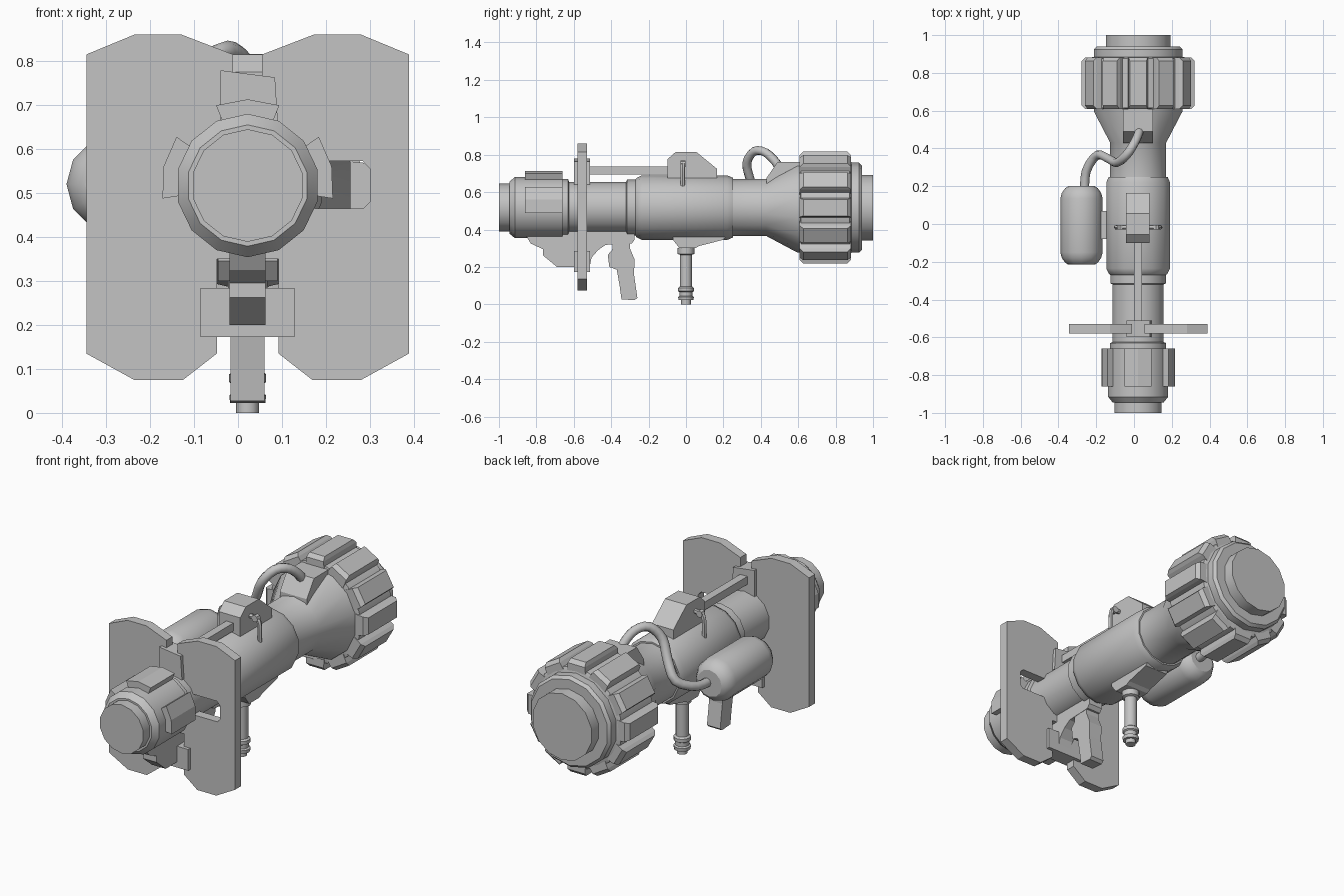
import bpy, bmesh, math
from mathutils import Matrix, Vector

if "Cube" in bpy.data.objects:
    bpy.data.objects.remove(bpy.data.objects["Cube"])

CX, CZ = 0.022, 0.517          # long axis of the launcher tube
grey = bpy.data.materials.new("plain_grey")
grey.diffuse_color = (0.55, 0.55, 0.55, 1)
grey.use_nodes = True
grey.node_tree.nodes["Principled BSDF"].inputs["Base Color"].default_value = grey.diffuse_color


def finish(name, bm, smooth=False):
    bmesh.ops.recalc_face_normals(bm, faces=bm.faces)
    me = bpy.data.meshes.new(name)
    bm.to_mesh(me)
    bm.free()
    me.materials.append(grey)
    ob = bpy.data.objects.new(name, me)
    bpy.context.collection.objects.link(ob)
    if smooth:
        bpy.ops.object.select_all(action='DESELECT')
        ob.select_set(True)
        bpy.context.view_layer.objects.active = ob
        bpy.ops.object.shade_smooth_by_angle(angle=math.radians(32))
    return ob


def loft(bm, rings):
    """Skin closed rings of equal length and cap both ends."""
    rows = [[bm.verts.new(p) for p in r] for r in rings]
    n = len(rows[0])
    for a, b in zip(rows, rows[1:]):
        for i in range(n):
            bm.faces.new((a[i], a[(i + 1) % n], b[(i + 1) % n], b[i]))
    bm.faces.new(rows[0])
    bm.faces.new(rows[-1])


def lathe(name, profile, centre, axis='y', sides=14, phase=90):
    """Turn (position, radius) pairs about an axis through centre (x, other)."""
    rings = []
    for t, r in profile:
        ring = []
        for i in range(sides):
            a = math.radians(phase) + math.tau * i / sides
            u, v = centre[0] + r * math.cos(a), centre[1] + r * math.sin(a)
            ring.append((u, t, v) if axis == 'y' else (u, v, t))
        rings.append(ring)
    bm = bmesh.new()
    loft(bm, rings)
    return finish(name, bm, True)


def slab_x(name, profile, x0, x1):
    """Side profile (y, z) given thickness across x."""
    bm = bmesh.new()
    loft(bm, [[(x, y, z) for y, z in profile] for x in (x0, x1)])
    return finish(name, bm)


def slab_y(name, profile, y0, y1):
    """Front profile (x, z) given thickness along y."""
    bm = bmesh.new()
    loft(bm, [[(x, y, z) for x, z in profile] for y in (y0, y1)])
    return finish(name, bm)


def pipe(name, points, radius, sides=8, steps=3):
    """Tube swept along a smooth path."""
    pts = [Vector(p) for p in points]
    path = []
    for i in range(len(pts) - 1):
        p0, p1 = pts[max(i - 1, 0)], pts[i]
        p2, p3 = pts[i + 1], pts[min(i + 2, len(pts) - 1)]
        for k in range(steps):
            t = k / steps
            path.append(0.5 * (2 * p1 + (p2 - p0) * t + (2 * p0 - 5 * p1 + 4 * p2 - p3) * t * t
                               + (3 * p1 - p0 - 3 * p2 + p3) * t ** 3))
    path.append(pts[-1])
    rings, side = [], None
    for i, p in enumerate(path):
        d = (path[min(i + 1, len(path) - 1)] - path[max(i - 1, 0)]).normalized()
        side = d.orthogonal() if side is None else side - d * side.dot(d)
        side.normalize()
        up = d.cross(side)
        rings.append([p + radius * (side * math.cos(math.tau * j / sides)
                                    + up * math.sin(math.tau * j / sides)) for j in range(sides)])
    bm = bmesh.new()
    loft(bm, rings)
    bmesh.ops.recalc_face_normals(bm, faces=bm.faces)
    ob = finish(name, bm)
    bpy.context.view_layer.objects.active = ob
    ob.select_set(True)
    bpy.ops.object.shade_smooth_by_angle(angle=math.radians(50))
    ob.select_set(False)


# Main tube with muzzle, collars, flared cone and rear cap
lathe("launcher_tube", [
    (-1, .128), (-.945, .128), (-.945, .138), (-.915, .163), (-.66, .163), (-.66, .152),
    (-.63, .152), (-.625, .138), (-.32, .138), (-.315, .15), (-.27, .15), (-.265, .158),
    (-.235, .173), (.22, .173), (.25, .16), (.25, .152), (.43, .152), (.595, .24),
    (.925, .24), (.94, .226), (.94, .175), (1, .175)], (CX, CZ))

# Ribbed rear drum
lathe("drum_core", [(.61, .24), (.615, .262), (.875, .262), (.885, .24)], (CX, CZ), sides=24)
bm = bmesh.new()
for i in range(12):
    rot = Matrix.Translation((CX, 0, CZ)) @ Matrix.Rotation(math.tau * i / 12, 4, 'Y')
    loft(bm, [[rot @ Vector((sx * w, .745 + sy * l, r))
               for sx, sy in ((-1, -1), (1, -1), (1, 1), (-1, 1))]
              for w, l, r in ((.056, .137, .22), (.05, .137, .28), (.044, .118, .299))])
finish("drum_ribs", bm)

# Raised pads around the muzzle section
bm = bmesh.new()
for k in (-3, 0, 3):
    mid = math.radians(90) + math.tau * k / 14
    rings = []
    for y in (-.86, -.66):
        ring = []
        for r, order in ((.155, (-1, 0, 1)), (.196, (1, 0, -1))):
            for s in order:
                a = mid + s * math.radians(21.5)
                ring.append((CX + r * math.cos(a), y, CZ + r * math.sin(a)))
        rings.append(ring)
    loft(bm, rings)
finish("muzzle_pads", bm)

# Blast shield plates, right one with a viewing slot
half = [(.033, .815), (.15, .86), (.258, .86), (.367, .815),
        (.367, .135), (.258, .075), (.147, .075), (.07, .135), (.07, .35), (.033, .35)]
slab_y("shield_left", [(CX - x, z) for x, z in half], -.58, -.53)
shield = slab_y("shield_right", [(CX + x, z) for x, z in half], -.58, -.53)
slot = slab_y("slot_cutter", [(.12, .465), (.285, .465), (.30, .48), (.30, .555),
                              (.283, .573), (.12, .573)], -.7, -.4)
slot.hide_render = True
slot.hide_viewport = True
cut = shield.modifiers.new("slot", 'BOOLEAN')
cut.operation = 'DIFFERENCE'
cut.solver = 'EXACT'
cut.object = slot

# Brackets clamping the plates
slab_y("upper_bracket", [(-.04, .64), (.092, .64), (.084, .763), (-.04, .779)], -.598, -.512)
slab_y("lower_bracket", [(-.085, .172), (.128, .172), (.128, .284), (-.085, .284)], -.598, -.512)

# Sight housing, sight rail and curved carrying hooks
slab_x("sight_housing", [(-.1, .66), (-.1, .775), (-.055, .815), (.055, .815),
                         (.165, .725), (.165, .66)], -.042, .083)
slab_x("sight_rail", [(-.52, .695), (-.52, .737), (-.08, .737), (-.08, .695)], .001, .043)
for s, tag in ((-1, "left"), (1, "right")):
    pipe("sight_hook_" + tag, [(CX + s * .05, -.017, .755), (CX + s * .095, -.017, .752),
                               (CX + s * .115, -.017, .725), (CX + s * .116, -.017, .62)],
         .012, 6)
    lathe("hook_collar_" + tag, [(-.03, .01), (-.03, .018), (-.004, .018), (-.004, .01)],
          (CX + s * .095, .752), sides=8)

# Gas tank, hose and hose socket
lathe("gas_tank", [(-.215, .07), (-.205, .086), (-.18, .104), (-.15, .112), (.135, .112),
                   (.165, .104), (.19, .086), (.2, .07)], (-.278, .52), sides=12, phase=0)
pipe("hose", [(-.262, .17, .52), (-.253, .28, .53), (-.195, .365, .575), (-.135, .345, .66),
              (-.09, .325, .755), (-.04, .365, .818), (0, .425, .812), (.025, .48, .76),
              (.03, .515, .7)], .024)
slab_x("hose_socket", [(.43, .64), (.43, .675), (.49, .762), (.61, .762), (.61, .64)], -.057, .1)

# Tank strut between tube and tank
slab_x("tank_strut", [(-.08, .49), (-.08, .55), (.07, .55), (.07, .49)], -.2, -.1)

# Front handle with its mount
slab_x("handle_mount", [(-.07, .38), (-.07, .345), (-.035, .3), (.05, .3), (.07, .312),
                        (.2, .345), (.225, .38)], -.046, .09)
lathe("front_handle", [(0, .026), (.022, .026), (.022, .04), (.04, .042), (.045, .034),
                       (.065, .034), (.07, .042), (.088, .042), (.095, .032), (.265, .032),
                       (.27, .045), (.3, .045)], (CX, 0), 'z', 12)

# Trigger grip and the frame joining it to the tube
slab_x("grip_frame", [(-.86, .375), (-.83, .325), (-.765, .295), (-.765, .262), (-.69, .2),
                      (-.515, .2), (-.505, .25), (-.47, .29), (-.43, .318), (-.29, .325),
                      (-.275, .345), (-.275, .4), (-.86, .4)], -.019, .062)
slab_x("trigger_grip", [(-.39, .34), (-.30, .34), (-.3, .3), (-.275, .24), (-.278, .16),
                        (-.26, .035), (-.275, .022), (-.345, .027), (-.355, .1), (-.37, .185),
                        (-.41, .2), (-.418, .265), (-.395, .29)], -.017, .06)
